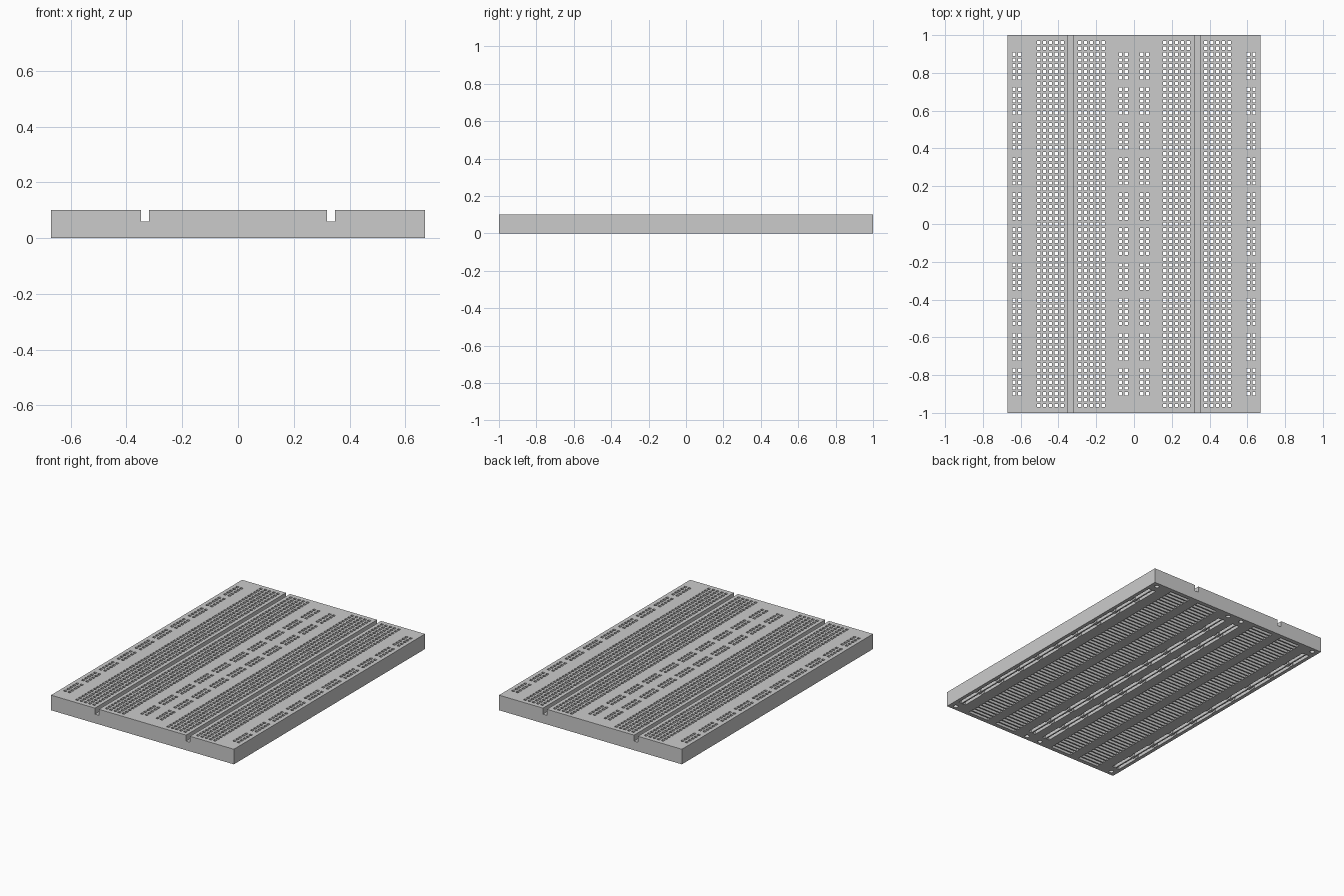
import bpy, bmesh, math
from mathutils import Matrix, Vector

if "Cube" in bpy.data.objects:
    bpy.data.objects.remove(bpy.data.objects["Cube"])

P = 0.031            # hole pitch
HX, HY, H = 0.67, 1.0, 0.10
GROOVE = 0.334       # centre of each long groove
SLOT_TOP = 0.075     # ceiling of the clip slots underneath
HOLE = 0.0175        # contact hole width

grey = bpy.data.materials.new("light grey plastic")
grey.diffuse_color = (0.60, 0.60, 0.60, 1)
grey.use_nodes = True
grey.node_tree.nodes["Principled BSDF"].inputs["Base Color"].default_value = grey.diffuse_color


def new_object(name, bm):
    bmesh.ops.recalc_face_normals(bm, faces=bm.faces[:])
    mesh = bpy.data.meshes.new(name)
    bm.to_mesh(mesh)
    bm.free()
    ob = bpy.data.objects.new(name, mesh)
    bpy.context.collection.objects.link(ob)
    return ob


def add_box(bm, x, y, sx, sy, z0, z1):
    m = Matrix.Translation((x, y, (z0 + z1) / 2)) @ Matrix.Diagonal((sx, sy, z1 - z0, 1))
    bmesh.ops.create_cube(bm, size=1, matrix=m)


def add_prism(bm, points, offset):
    face = bm.faces.new([bm.verts.new(p) for p in points])
    ext = bmesh.ops.extrude_face_region(bm, geom=[face])
    verts = [v for v in ext["geom"] if isinstance(v, bmesh.types.BMVert)]
    bmesh.ops.translate(bm, verts=verts, vec=offset)


def cut(target, cutter):
    cutter.hide_render = True
    mod = target.modifiers.new("cut", 'BOOLEAN')
    mod.operation = 'DIFFERENCE'
    mod.object = cutter
    mod.solver = 'MANIFOLD'
    bpy.context.view_layer.objects.active = target
    bpy.ops.object.modifier_apply(modifier=mod.name)
    bpy.data.objects.remove(cutter)


# Board body: end profile with two grooves, extruded along its length
g, gz = 0.0145, 0.06
profile = [(-HX, 0), (HX, 0), (HX, H)]
for c in (GROOVE, -GROOVE):
    profile += [(c + g, H), (c + g, gz), (c - g, gz), (c - g, H)]
profile.append((-HX, H))
bm = bmesh.new()
add_prism(bm, [(x, -HY, z) for x, z in profile], Vector((0, 2 * HY, 0)))
board = new_object("breadboard", bm)
board.data.materials.append(grey)

# Layout: terminal blocks of five columns, power rails of two columns
rows = [i * P for i in range(-31, 32)]
blocks = [s * GROOVE + t * 3.5 * P for s in (-1, 1) for t in (-1, 1)]
rails = [-0.62, -0.056, 0.056, 0.62]
rail_cols = [r + s * P / 2 for r in rails for s in (-1, 1)]
groups = [(-27 + 6 * k) * P for k in range(10)]

# Underside: row slots, rail slots that pinch between groups, corner pits
bm = bmesh.new()
for bx in blocks:
    for y in rows:
        add_box(bm, bx, y, 4.9 * P, 0.022, -0.02, SLOT_TOP)
for x in rail_cols:
    outline = []
    for y in groups:
        a, b = y - 2.5 * P, y + 2.5 * P
        outline += [(0.006, a), (0.011, a), (0.011, b), (0.006, b)]
    outline = outline[1:-1]
    ring = [(x + w, y, -0.02) for w, y in outline]
    ring += [(x - w, y, -0.02) for w, y in reversed(outline)]
    add_prism(bm, ring, Vector((0, 0, SLOT_TOP + 0.02)))
for x in (-0.627, -0.052, 0.052, 0.627):
    for y in (-0.967, 0.967):
        bmesh.ops.create_cone(bm, cap_ends=True, segments=16, radius1=0.015, radius2=0.015,
                              depth=0.09, matrix=Matrix.Translation((x, y, 0.025)))
cut(board, new_object("slot_cutter", bm))

# Square contact holes through the top skin
bm = bmesh.new()
for bx in blocks:
    for c in range(-2, 3):
        for y in rows:
            add_box(bm, bx + c * P, y, HOLE, HOLE, SLOT_TOP - 0.01, H + 0.02)
for x in rail_cols:
    for gy in groups:
        for c in range(-2, 3):
            add_box(bm, x, gy + c * P, HOLE, HOLE, SLOT_TOP - 0.01, H + 0.02)
cut(board, new_object("hole_cutter", bm))
